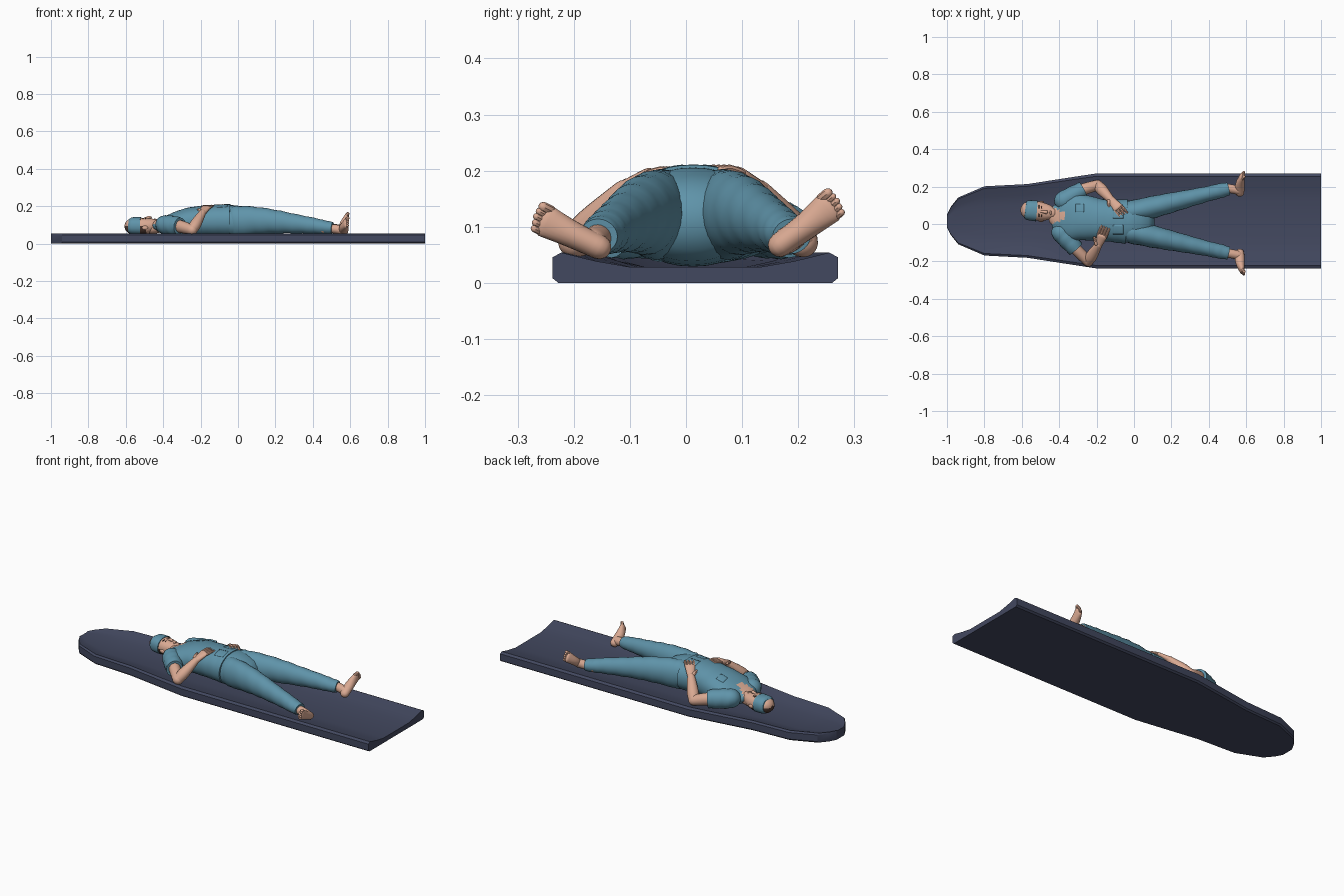
import bpy, bmesh, math
from mathutils import Vector

if "Cube" in bpy.data.objects:
    bpy.data.objects.remove(bpy.data.objects["Cube"])


def material(name, rgb):
    m = bpy.data.materials.new(name)
    m.diffuse_color = (*rgb, 1)
    m.use_nodes = True
    m.node_tree.nodes["Principled BSDF"].inputs["Base Color"].default_value = m.diffuse_color
    return m


BLUE = material("cotton blue", (0.115, 0.295, 0.40))
SKIN = material("skin", (0.70, 0.40, 0.29))
SLATE = material("dark slate", (0.055, 0.065, 0.115))
HAIR = material("dark brown", (0.075, 0.04, 0.03))


def finish(name, bm, mats, angle=40):
    bmesh.ops.recalc_face_normals(bm, faces=bm.faces)
    me = bpy.data.meshes.new(name)
    bm.to_mesh(me)
    bm.free()
    for m in mats:
        me.materials.append(m)
    me.polygons.foreach_set("use_smooth", [True] * len(me.polygons))
    me.set_sharp_from_angle(angle=math.radians(angle))
    ob = bpy.data.objects.new(name, me)
    bpy.context.collection.objects.link(ob)
    return ob


def skin_rings(rings):
    bm = bmesh.new()
    vs = [[bm.verts.new(p) for p in r] for r in rings]
    n = len(vs[0])
    for a, b in zip(vs, vs[1:]):
        for i in range(n):
            bm.faces.new((a[i], a[(i + 1) % n], b[(i + 1) % n], b[i]))
    bm.faces.new(vs[0])
    bm.faces.new(vs[-1])
    return bm


def spline(keys, steps):
    """Smooth curve through tuples of any length."""
    out = []
    for i in range(len(keys) - 1):
        p = [keys[max(0, min(len(keys) - 1, i + k))] for k in (-1, 0, 1, 2)]
        for s in range(steps):
            t = s / steps
            out.append([b + 0.5 * t * ((c - a) + t * ((2*a - 5*b + 4*c - d) + t * (3*(b - c) + d - a)))
                        for a, b, c, d in zip(*p)])
    return out + [list(keys[-1])]


def tube(name, keys, mats, up=(0, 0, 1), n=20, steps=4, dome=(1, 1), power=2.0, rule=None, fold=0.0):
    """Loft of ovals; each key is x, y, z, side radius, up radius."""
    path = spline(keys, steps)
    up = Vector(up)
    pts = [Vector(k[:3]) for k in path]
    rings = []

    def ring(c, t, ru, rv, j):
        s = up.cross(t).normalized()
        v = t.cross(s).normalized()
        r = []
        for i in range(n):
            a = 2 * math.pi * i / n
            ca, sa = math.cos(a), math.sin(a)
            f = 1 + fold * math.sin(j * 1.9 + 3 * math.sin(a))
            r.append(c + f * (s * ru * math.copysign(abs(ca) ** (2 / power), ca)
                              + v * rv * math.copysign(abs(sa) ** (2 / power), sa)))
        rings.append(r)

    def cap(j, t, sign):
        ru, rv = path[j][3:]
        m = min(ru, rv)
        angs = [30, 55, 78]
        for d in (angs[::-1] if sign < 0 else angs):
            a = math.radians(d)
            ring(pts[j] + t * sign * m * math.sin(a), t, ru * math.cos(a), rv * math.cos(a), j)

    last = len(pts) - 1
    tan = [(pts[min(j + 1, last)] - pts[max(j - 1, 0)]).normalized() for j in range(last + 1)]
    if dome[0]:
        cap(0, tan[0], -1)
    for j in range(last + 1):
        ring(pts[j], tan[j], path[j][3], path[j][4], j)
    if dome[1]:
        cap(last, tan[last], 1)
    bm = skin_rings(rings)
    if rule:
        bmesh.ops.recalc_face_normals(bm, faces=bm.faces)
        for f in bm.faces:
            f.material_index = rule(f.calc_center_median(), f.normal)
    return finish(name, bm, mats)


# dished table top
section = [(-1, .008), (-1, .046), (-.94, .054), (-.7, .039), (-.45, .028), (.45, .028), (.7, .039),
           (.94, .054), (1, .046), (1, .008), (.96, 0), (-.96, 0)]
outline = [(-1, .035), (-.98, .075), (-.94, .125), (-.8, .185), (-.57, .197), (-.39, .225), (-.2, .254), (1, .254)]
rings = []
for x, w in outline:
    flat = max(0, min(1, (-.8 - x) / .2))     # dish fades out towards the nose
    rings.append([(x, .0165 + t * w, z + (.05 - z) * flat if .02 < z < .045 else z) for t, z in section])
finish("table_top", skin_rings(rings), [SLATE], 25)

# shirt, with a V neck picked out in skin
tube("shirt", [(-.425, .052, .098, .055, .03), (-.40, .046, .097, .10, .045), (-.35, .042, .10, .13, .062),
               (-.27, .034, .112, .122, .078), (-.18, .022, .119, .112, .085), (-.10, .016, .121, .114, .088),
               (-.04, .013, .121, .12, .090)], [BLUE, SKIN], n=40, power=2.2, dome=(1, 0), fold=.008,
     rule=lambda c, nr: int(nr.z > .1 and abs(c.y - .045) < (-.345 - c.x) * .5))

# trouser seat and legs
tube("trouser_seat", [(-.08, .015, .119, .108, .085), (-.02, .012, .117, .113, .088), (.03, .011, .112, .11, .08)],
     [BLUE], n=32, power=2.2)
for side, y0, y1 in (("left", .066, .187), ("right", -.045, -.155)):
    def ly(x):
        return y0 + (y1 - y0) * x / .5
    tube(side + "_trouser_leg", [(-.01, ly(0), .120, .06, .083), (.10, ly(.1), .122, .059, .074),
                                 (.20, ly(.2), .117, .053, .063), (.30, ly(.3), .107, .046, .052),
                                 (.40, ly(.4), .096, .04, .043), (.46, ly(.46), .088, .039, .037),
                                 (.505, ly(.505), .083, .034, .032)], [BLUE], n=24, dome=(1, 0), fold=.025)

# bare feet, turned outwards
feet = {"left": [(.505, .19, .082), (.565, .168, .068), (.567, .212, .10), (.578, .254, .134)],
        "right": [(.505, -.157, .08), (.565, -.155, .064), (.567, -.204, .087), (.578, -.25, .11)]}
for side, (ankle, heel, arch, toe) in feet.items():
    tube(side + "_ankle", [(ankle[0] - .05, ankle[1], ankle[2], .024, .025), (*ankle, .024, .024),
                           (heel[0] - .005, heel[1] + (.012 if side == "left" else -.012), heel[2] + .008, .024, .024)],
         [SKIN])
    tube(side + "_foot", [(*heel, .022, .024), (*arch, .024, .025), (*toe, .029, .014)], [SKIN], up=(1, 0, 0))
    # toes in a row across the foot
    d = (Vector(toe) - Vector(arch)).normalized()
    across = Vector((1, 0, 0)).cross(d).normalized() * (1 if side == "right" else -1)
    for k in range(5):
        a = Vector(toe) + across * (k - 2) * .0105
        b = a + d * (.020 - .003 * abs(k - 1.5)) + Vector((.006, 0, 0))
        r = .009 if k == 0 else .0065
        tube(f"{side}_toe_{k + 1}", [(*a, r, r), (*b, r, r)], [SKIN], up=(1, 0, 0), n=8, steps=1)

# arms: short sleeves, elbows on the table, hands on the belly
arms = {"left": [(-.375, .125, .10), (-.27, .185, .092), (-.195, .208, .073), (-.125, .132, .165), (-.088, .088, .196)],
        "right": [(-.39, -.045, .10), (-.31, -.135, .092), (-.245, -.200, .073), (-.19, -.112, .165), (-.172, -.066, .193)]}
for side, (sh, cuff, elbow, wrist, palm) in arms.items():
    mid = (Vector(sh) + Vector(cuff)) / 2
    tube(side + "_sleeve", [(*sh, .052, .052), (*mid, .05, .053), (*cuff, .044, .048)], [BLUE], dome=(1, 0), fold=.03)
    tube(side + "_upper_arm", [(*mid, .032, .034), (*cuff, .031, .034), (*elbow, .028, .028)], [SKIN])
    fore = Vector(elbow).lerp(Vector(wrist), .35)
    tube(side + "_forearm", [(*elbow, .027, .027), (*fore, .031, .029), (*wrist, .02, .018)], [SKIN])
    tube(side + "_palm", [(*wrist, .02, .016), (*palm, .028, .012)], [SKIN])
    d = Vector((palm[0] - wrist[0], palm[1] - wrist[1], 0)).normalized()
    across = Vector((-d.y, d.x, 0))
    for k in range(4):
        a = Vector(palm) + across * (k - 1.5) * .0145 + d * .004
        b = a + d * .028 + Vector((0, 0, .008))
        c = b + d * .020 + Vector((0, 0, -.002))
        tube(f"{side}_finger_{k + 1}", [(*a, .0075, .0075), (*b, .007, .007), (*c, .006, .006)], [SKIN], n=8, steps=2)
    s = 1 if side == "right" else -1
    a = Vector(wrist) + across * s * .014 + Vector((0, 0, .012))
    b = a + across * s * .02 + d * .028 + Vector((0, 0, .006))
    tube(side + "_thumb", [(*a, .01, .009), (*b, .0075, .007)], [SKIN], n=8, steps=2)

# head, neck and cap
tube("neck", [(-.46, .06, .083, .035, .032), (-.38, .048, .098, .038, .032)], [SKIN])
tube("head", [(-.565, .074, .093, .046, .042), (-.53, .071, .093, .051, .045), (-.49, .066, .094, .049, .044),
              (-.455, .062, .101, .040, .034), (-.435, .059, .107, .029, .025)], [SKIN, HAIR], n=28, power=2.15,
     rule=lambda c, nr: int(c.z < .094 and c.x < -.492 - .35 * max(0, c.z - .06)))
tube("cap", [(-.582, .076, .096, .044, .037), (-.565, .074, .095, .053, .046), (-.52, .07, .094, .056, .0475)],
     [BLUE], n=28, dome=(0, 0), power=2.3)
tube("cap_crown", [(-.588, .0765, .096, .036, .030), (-.575, .075, .096, .047, .040)], [BLUE], n=24, dome=(0, 0))


def blob(name, loc, size, mat):
    bm = bmesh.new()
    bmesh.ops.create_uvsphere(bm, u_segments=12, v_segments=8, radius=1)
    for v in bm.verts:
        v.co = Vector([c * s + o for c, s, o in zip(v.co, size, loc)])
    finish(name, bm, [mat])


# face details
tube("nose", [(-.50, .067, .134, .005, .005), (-.478, .064, .140, .008, .008), (-.468, .063, .139, .010, .007)],
     [SKIN], n=10, steps=3)
blob("lips", (-.446, .0605, .131), (.005, .013, .004), SKIN)
for s, side in ((1, "left"), (-1, "right")):
    blob(side + "_ear", (-.497, .067 + s * .050, .085), (.016, .006, .011), SKIN)
    blob(side + "_eye", (-.495, .067 + s * .020, .1335), (.003, .009, .003), HAIR)
    blob(side + "_eyebrow", (-.508, .069 + s * .021, .1345), (.003, .012, .004), HAIR)

# shirt pockets draped on the front
for name, px, py, w, h in (("left_hip_pocket", -.085, .055, .025, .028), ("right_hip_pocket", -.085, -.03, .025, .028),
                           ("chest_pocket", -.29, .085, .022, .022)):
    bm = bmesh.new()
    bmesh.ops.create_grid(bm, x_segments=6, y_segments=6, size=1)
    for v in bm.verts:
        v.co = Vector((px + v.co.x * h, py + v.co.y * w, .3))
    ob = finish(name, bm, [BLUE])
    m = ob.modifiers.new("drape", 'SHRINKWRAP')
    m.target = bpy.data.objects["shirt"]
    m.wrap_method = 'PROJECT'
    m.use_project_z = True
    m.use_negative_direction = True
    m.use_positive_direction = False
    m.offset = .001
    ob.modifiers.new("cloth", 'SOLIDIFY').thickness = .004
